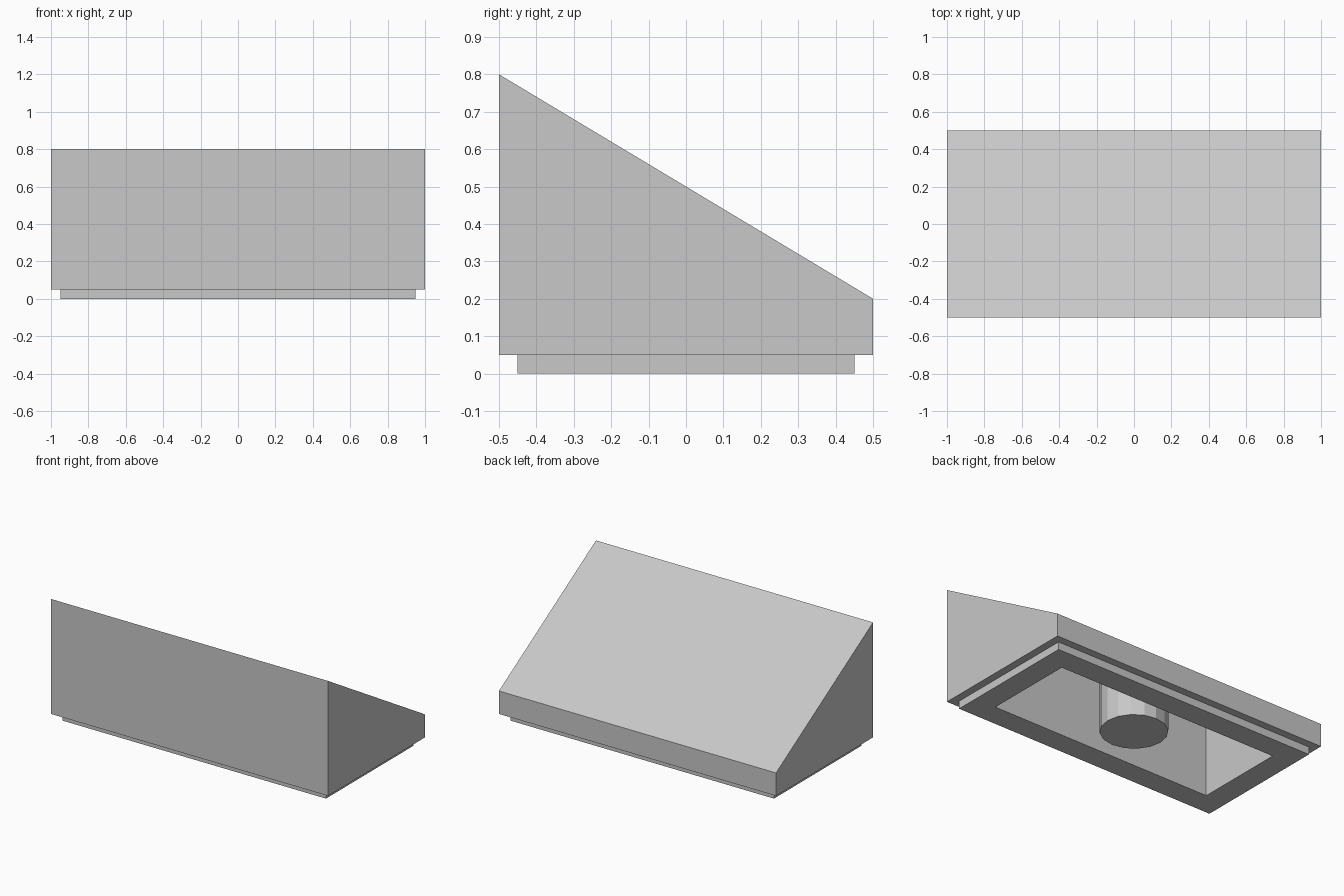
import bpy
import bmesh

cube = bpy.data.objects.get("Cube")
if cube:
    bpy.data.objects.remove(cube, do_unlink=True)

grey = bpy.data.materials.new("light_grey")
grey.use_nodes = True
colour = (0.58, 0.58, 0.58, 1)
grey.diffuse_color = colour
grey.node_tree.nodes["Principled BSDF"].inputs["Base Color"].default_value = colour


def slope(y, drop=0.0):
    """Height of the sloping top at depth y, lowered by drop."""
    return 0.5 - 0.6 * y - drop


def finish(name, bm):
    bmesh.ops.recalc_face_normals(bm, faces=bm.faces)
    mesh = bpy.data.meshes.new(name)
    bm.to_mesh(mesh)
    bm.free()
    mesh.materials.append(grey)
    obj = bpy.data.objects.new(name, mesh)
    bpy.context.collection.objects.link(obj)
    return obj


def prism(name, half_x, profile):
    """Extrude a (y, z) profile across the width."""
    bm = bmesh.new()
    face = bm.faces.new([bm.verts.new((-half_x, y, z)) for y, z in profile])
    out = bmesh.ops.extrude_face_region(bm, geom=[face])
    moved = [v for v in out["geom"] if isinstance(v, bmesh.types.BMVert)]
    bmesh.ops.translate(bm, verts=moved, vec=(2 * half_x, 0, 0))
    return finish(name, bm)


def wedge(name, half_x, half_y, bottom, drop=0.0):
    return prism(name, half_x, [(-half_y, bottom), (half_y, bottom),
                                (half_y, slope(half_y, drop)),
                                (-half_y, slope(-half_y, drop))])


# Wedge body and the narrower lip beneath it
body = wedge("sloped_body", 1.0, 0.5, 0.05)
lip = prism("bottom_lip", 0.95, [(-0.45, 0), (0.45, 0), (0.45, 0.05), (-0.45, 0.05)])

# Hollow open at the bottom, with a ceiling parallel to the slope
cutter = wedge("hollow_cutter", 0.8, 0.3, -0.1, drop=0.15)
for obj in (body, lip):
    cut = obj.modifiers.new("hollow", "BOOLEAN")
    cut.operation = "DIFFERENCE"
    cut.solver = "EXACT"
    cut.object = cutter
cutter.hide_render = True
cutter.hide_viewport = True
cutter.display_type = "WIRE"

# Central post, its top tucked into the sloping ceiling
bm = bmesh.new()
bmesh.ops.create_cone(bm, cap_ends=True, segments=16, radius1=0.2, radius2=0.2, depth=1)
for v in bm.verts:
    v.co.z = 0 if v.co.z < 0 else slope(v.co.y, 0.14)
finish("centre_post", bm)
